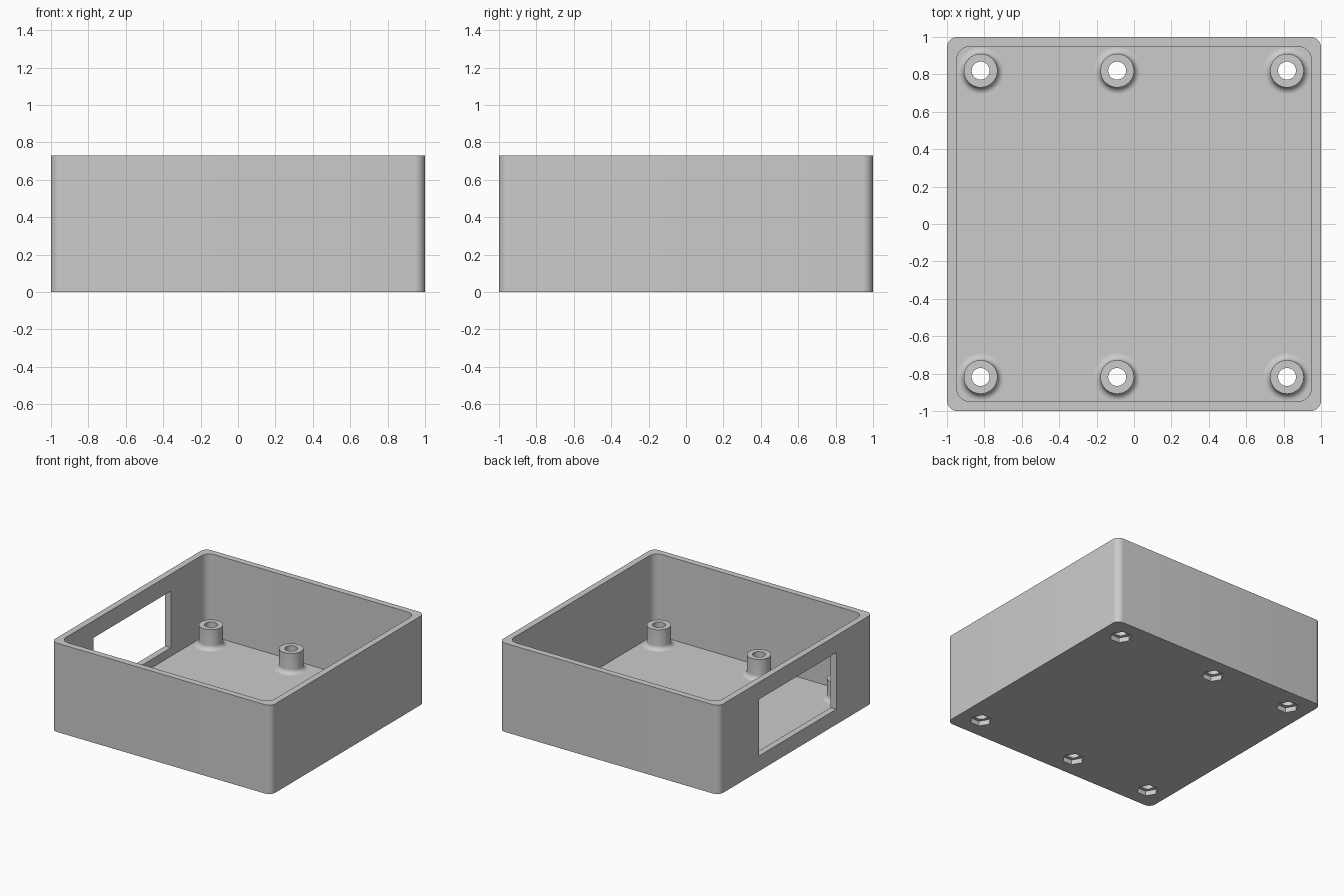
import bpy, bmesh, math
from mathutils import Matrix, Vector

HEIGHT, FLOOR, INNER = 0.73, 0.055, 0.948
POST_R, POST_TOP, HOLE_R, FILLET = 0.09, 0.22, 0.048, 0.036
NUT_R, NUT_DEPTH = 0.083, 0.04
SPOTS = [(x, y) for x in (-0.82, -0.09, 0.818) for y in (-0.818, 0.82)]
SEGMENTS = 48

cube = bpy.data.objects.get("Cube")
if cube:
    bpy.data.objects.remove(cube, do_unlink=True)

grey = bpy.data.materials.new("plain grey")
grey.use_nodes = True
grey.diffuse_color = (0.6, 0.6, 0.6, 1)
grey.node_tree.nodes["Principled BSDF"].inputs["Base Color"].default_value = grey.diffuse_color


def make(name, bm):
    bmesh.ops.recalc_face_normals(bm, faces=bm.faces)
    mesh = bpy.data.meshes.new(name)
    bm.to_mesh(mesh)
    bm.free()
    mesh.materials.append(grey)
    obj = bpy.data.objects.new(name, mesh)
    bpy.context.collection.objects.link(obj)
    return obj


def block(name, low, high, radius=0):
    """Box between two corners, with optional rounded vertical edges."""
    low, high = Vector(low), Vector(high)
    bm = bmesh.new()
    bmesh.ops.create_cube(bm, size=1)
    bmesh.ops.scale(bm, vec=high - low, verts=bm.verts)
    bmesh.ops.translate(bm, vec=(low + high) / 2, verts=bm.verts)
    if radius:
        upright = [e for e in bm.edges
                   if abs(e.verts[0].co.z - e.verts[1].co.z) > 0.1]
        bmesh.ops.bevel(bm, geom=upright, offset=radius, segments=8,
                        profile=0.5, affect='EDGES')
    return make(name, bm)


def prisms(name, radius, sides, bottom, top, turn=0):
    """One upright prism at every post position."""
    bm = bmesh.new()
    for x, y in SPOTS:
        place = (Matrix.Translation((x, y, (bottom + top) / 2))
                 @ Matrix.Rotation(turn, 4, 'Z'))
        bmesh.ops.create_cone(bm, cap_ends=True, segments=sides, radius1=radius,
                              radius2=radius, depth=top - bottom, matrix=place)
    return make(name, bm)


def smooth(obj):
    bpy.ops.object.select_all(action='DESELECT')
    obj.select_set(True)
    bpy.context.view_layer.objects.active = obj
    bpy.ops.object.shade_smooth_by_angle(angle=math.radians(30))


# Enclosure: rounded block with cavity, side opening, screw holes and nut pockets
case = block("enclosure", (-1, -1, 0), (1, 1, HEIGHT), 0.055)
cutters = [
    block("cavity_cutter", (-INNER, -INNER, FLOOR), (INNER, INNER, 1), 0.07),
    block("side_opening_cutter", (-1.1, -0.523, 0.125), (-0.85, 0.483, 0.59)),
    prisms("screw_hole_cutter", HOLE_R, SEGMENTS, -0.1, FLOOR + 0.1),
    # six-sided pockets with corners pointing along x
    prisms("nut_pocket_cutter", NUT_R, 6, -0.1, NUT_DEPTH, math.pi / 2),
]
for cutter in cutters:
    mod = case.modifiers.new(cutter.name, 'BOOLEAN')
    mod.operation, mod.solver, mod.object = 'DIFFERENCE', 'EXACT', cutter
    cutter.hide_render = True

bpy.context.view_layer.update()
evaluated = case.evaluated_get(bpy.context.evaluated_depsgraph_get())
case.data = bpy.data.meshes.new_from_object(evaluated)
case.modifiers.clear()
for cutter in cutters:
    bpy.data.objects.remove(cutter, do_unlink=True)
smooth(case)

# Standoff posts: turned profile with a filleted foot
profile = [(HOLE_R, FLOOR - 0.008), (HOLE_R, POST_TOP), (POST_R, POST_TOP)]
for i in range(9):
    a = math.pi / 2 * i / 8
    profile.append((POST_R + FILLET * (1 - math.cos(a)),
                    FLOOR + FILLET * (1 - math.sin(a))))
profile.append((POST_R + FILLET, FLOOR - 0.008))

for number, (x, y) in enumerate(SPOTS, 1):
    bm = bmesh.new()
    ring = [bm.verts.new((r, 0, z)) for r, z in profile]
    edges = [bm.edges.new((a, b)) for a, b in zip(ring, ring[1:] + ring[:1])]
    bmesh.ops.spin(bm, geom=ring + edges, cent=(0, 0, 0), axis=(0, 0, 1),
                   angle=math.tau, steps=SEGMENTS, use_merge=True)
    bmesh.ops.remove_doubles(bm, verts=bm.verts, dist=0.0001)
    post = make(f"standoff_post_{number}", bm)
    post.location = (x, y, 0)
    smooth(post)
